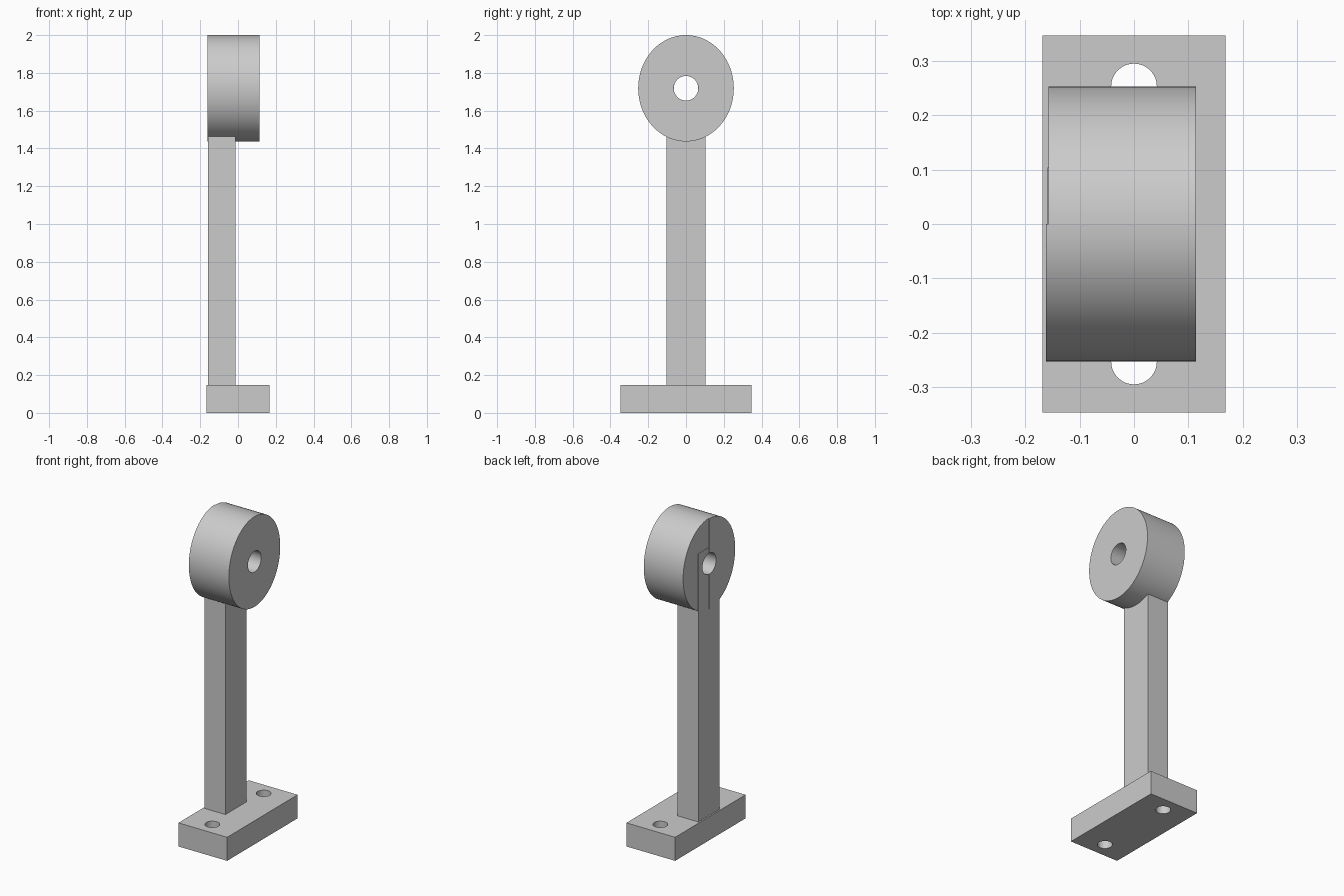
import bpy
import bmesh
from math import sin, cos, pi, radians

old = bpy.data.objects.get("Cube")
if old:
    bpy.data.objects.remove(old, do_unlink=True)

grey = bpy.data.materials.new("plain grey")
grey.use_nodes = True
colour = (0.6, 0.6, 0.6, 1)
grey.diffuse_color = colour
grey.node_tree.nodes["Principled BSDF"].inputs["Base Color"].default_value = colour


def activate(obj):
    bpy.ops.object.select_all(action='DESELECT')
    obj.select_set(True)
    bpy.context.view_layer.objects.active = obj


def smooth(obj):
    activate(obj)
    bpy.ops.object.shade_smooth_by_angle(angle=radians(30))


def block(name, low, high):
    centre = [(a + b) / 2 for a, b in zip(low, high)]
    bpy.ops.mesh.primitive_cube_add(size=1, location=centre)
    obj = bpy.context.object
    obj.name = name
    obj.scale = [b - a for a, b in zip(low, high)]
    bpy.ops.object.transform_apply(location=False, rotation=False, scale=True)
    obj.data.materials.append(grey)
    return obj


def drill(obj, radius, centre, rotation=(0, 0, 0)):
    bpy.ops.mesh.primitive_cylinder_add(vertices=48, radius=radius, depth=1,
                                        location=centre, rotation=rotation)
    cutter = bpy.context.object
    cutter.hide_render = True
    mod = obj.modifiers.new("hole", 'BOOLEAN')
    mod.operation = 'DIFFERENCE'
    mod.solver = 'EXACT'
    mod.object = cutter
    activate(obj)
    bpy.ops.object.modifier_apply(modifier=mod.name)
    bpy.data.objects.remove(cutter, do_unlink=True)


AXIS_Z, BORE = 1.7185, 0.065

# Base plate with two bolt holes
base = block("base_plate", (-0.168, -0.347, 0), (0.168, 0.347, 0.147))
for side in (-1, 1):
    drill(base, 0.042, (0, side * 0.253, 0))
smooth(base)

# Square post, bored where it enters the head
post = block("post", (-0.159, -0.104, 0.147), (-0.014, 0.104, 1.82))
drill(post, BORE, (0, 0, AXIS_Z), (0, pi / 2, 0))
smooth(post)

# Oval head with a round bore; its rear half is slightly thinner
FRONT_X, STEPS = 0.114, 48
bm = bmesh.new()
columns = []
for start, back_x in ((0, -0.157), (pi, -0.162)):
    for i in range(STEPS + 1):
        a = start + pi * i / STEPS
        y, z = sin(a), cos(a)
        columns.append([bm.verts.new((x, ry * y, AXIS_Z + rz * z)) for x, ry, rz in (
            (FRONT_X, 0.253, 0.2815), (back_x, 0.253, 0.2815),
            (back_x, BORE, BORE), (FRONT_X, BORE, BORE))])
for i, here in enumerate(columns):
    after = columns[(i + 1) % len(columns)]
    seam = (i + 1) % (STEPS + 1) == 0
    for k in ([1] if seam else range(4)):
        n = (k + 1) % 4
        bm.faces.new((here[k], here[n], after[n], after[k]))
bmesh.ops.remove_doubles(bm, verts=bm.verts, dist=0.0001)
bmesh.ops.recalc_face_normals(bm, faces=bm.faces)
mesh = bpy.data.meshes.new("head_ring")
bm.to_mesh(mesh)
bm.free()
mesh.materials.append(grey)
ring = bpy.data.objects.new("head_ring", mesh)
bpy.context.collection.objects.link(ring)
smooth(ring)
